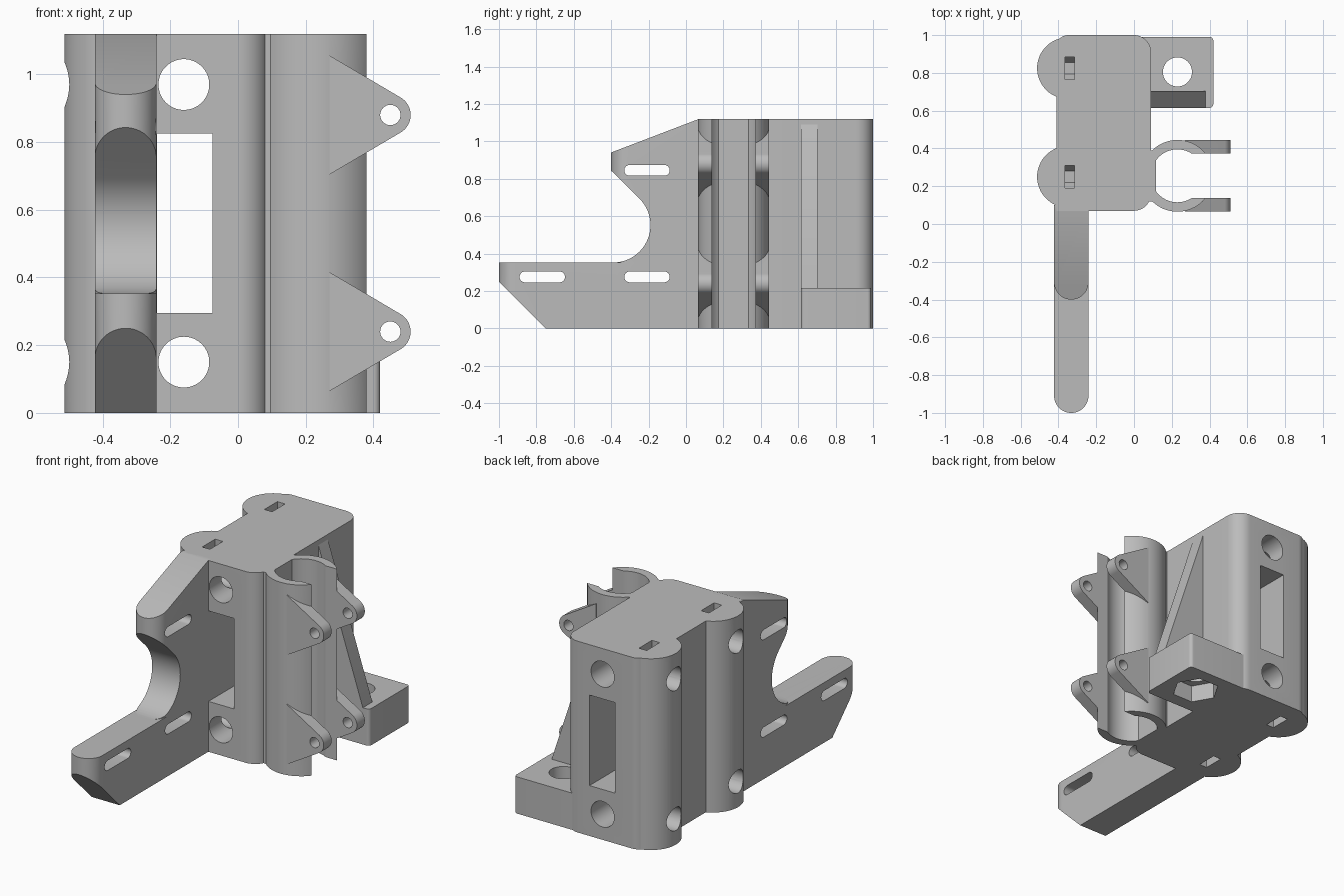
import bpy, bmesh, math
from math import pi, cos, sin

if "Cube" in bpy.data.objects:
    bpy.data.objects.remove(bpy.data.objects["Cube"], do_unlink=True)

grey = bpy.data.materials.new("plain_grey")
grey.use_nodes = True
COLOUR = (0.5, 0.5, 0.5, 1)
grey.diffuse_color = COLOUR
grey.node_tree.nodes["Principled BSDF"].inputs["Base Color"].default_value = COLOUR


def arc(cx, cy, r, a0, a1, n=24):
    """Points along an arc, angles in degrees."""
    steps = [math.radians(a0 + (a1 - a0) * i / n) for i in range(n + 1)]
    return [(cx + r * cos(a), cy + r * sin(a)) for a in steps]


def circle(cx, cy, r, n=64):
    return arc(cx, cy, r, 0, 360, n)[:-1]


def rect(x0, x1, y0, y1):
    return [(x0, y0), (x1, y0), (x1, y1), (x0, y1)]


def slot(x0, x1, y, r):
    return arc(x1 - r, y, r, -90, 90, 12) + arc(x0 + r, y, r, 90, 270, 12)


def prism(name, pts, axis, lo, hi):
    """Extrude a flat outline along one axis."""
    place = {"x": lambda p, h: (h, p[0], p[1]),
             "y": lambda p, h: (p[0], h, p[1]),
             "z": lambda p, h: (p[0], p[1], h)}[axis]
    bm = bmesh.new()
    a = [bm.verts.new(place(p, lo)) for p in pts]
    b = [bm.verts.new(place(p, hi)) for p in pts]
    bm.faces.new(a)
    bm.faces.new(b)
    for i in range(len(pts)):
        j = (i + 1) % len(pts)
        bm.faces.new((a[i], a[j], b[j], b[i]))
    bmesh.ops.recalc_face_normals(bm, faces=bm.faces)
    mesh = bpy.data.meshes.new(name)
    bm.to_mesh(mesh)
    bm.free()
    mesh.materials.append(grey)
    ob = bpy.data.objects.new(name, mesh)
    bpy.context.collection.objects.link(ob)
    return ob


def combine(target, op, *tools):
    """Apply boolean operations and discard the tools."""
    for tool in tools:
        mod = target.modifiers.new("cut", "BOOLEAN")
        mod.operation, mod.solver, mod.object = op, "EXACT", tool
        bpy.context.view_layer.objects.active = target
        bpy.ops.object.modifier_apply(modifier=mod.name)
        bpy.data.objects.remove(tool, do_unlink=True)


H = 1.12
HOLE_Z = (0.15, 0.97)
LOBE_Y = (0.25, 0.825)

# Main body: rounded block with two side lobes
outline = ([(-0.41, 0.07)] + arc(0.0, 0.16, 0.09, -90, 0, 12)
           + arc(0.0, 0.91, 0.09, 0, 90, 12) + arc(-0.35, 0.94, 0.06, 90, 180, 8))
body = prism("main_body", outline, "z", 0, H)
for y in LOBE_Y:
    combine(body, "UNION", prism("lobe", circle(-0.35, y, 0.163), "z", 0, H))

# Rod holes and window running front to back
for z in HOLE_Z:
    combine(body, "DIFFERENCE", prism("bore", circle(-0.16, z, 0.075), "y", -0.1, 1.1))
combine(body, "DIFFERENCE", prism("window", rect(-0.24, -0.075, 0.295, 0.825), "y", -0.1, 1.1))

# Screw holes through the lobes, with nut pockets from top and bottom
for y in LOBE_Y:
    for z in HOLE_Z:
        combine(body, "DIFFERENCE", prism("screw_hole", circle(y, z, 0.067, 48), "x", -0.6, -0.2))
    for edge, s in ((H, -1), (0, 1)):
        pocket = [(y - 0.06, edge - s * 0.05), (y + 0.06, edge - s * 0.05),
                  (y + 0.06, edge + s * 0.185), (y + 0.03, edge + s * 0.235),
                  (y - 0.03, edge + s * 0.235), (y - 0.06, edge + s * 0.185)]
        combine(body, "DIFFERENCE", prism("nut_pocket", pocket, "x", -0.365, -0.315))


# Forked front arm with round noses
def nose_plan(y_tip):
    return arc(-0.332, y_tip + 0.091, 0.091, 180, 360) + [(-0.241, 0.1), (-0.423, 0.1)]


arm = prism("front_arm", nose_plan(-1), "z", 0, 0.352)
upper = prism("upper_arm", nose_plan(-0.4), "z", 0, H)
saddle = ([(-0.6, 0.352)] + arc(-0.39, 0.552, 0.2, -90, 45)
          + [(-0.4, 0.843), (-0.6, 1.043)])
slope = [(-0.6, 0.864), (0.07, H), (0.07, 1.3), (-0.6, 1.3)]
for cutter in (saddle, slope):
    combine(upper, "DIFFERENCE", prism("cutter", cutter, "x", -0.6, 0))
combine(arm, "UNION", upper)
chin = [(-1.1, 0.35), (-1.1, -0.1), (-0.65, -0.1)]
combine(arm, "DIFFERENCE", prism("chin", chin, "x", -0.6, 0))
for y0, z in ((-0.89, 0.275), (-0.33, 0.275), (-0.33, 0.845)):
    combine(arm, "DIFFERENCE", prism("arm_slot", slot(y0, y0 + 0.243, z, 0.029), "x", -0.6, 0))

# Open tube clamp with pairs of pierced ears
CX, CY = 0.23, 0.255
clamp = prism("tube_clamp", circle(CX, CY, 0.19), "z", 0, H)
combine(clamp, "UNION", prism("bridge", rect(0.02, 0.116, 0.12, 0.39), "z", 0, H))
for z in (0.24, 0.88):
    ear = arc(0.45, z, 0.06, -59, 59) + [(0.27, z + 0.176), (0.27, z - 0.176)]
    combine(clamp, "UNION", prism("ear", ear, "y", CY - 0.19, CY + 0.19))
bore = [(max(x, 0.115), y) for x, y in arc(CX, CY, 0.14, -145, 145, 60)]
combine(clamp, "DIFFERENCE",
        prism("tube_bore", bore, "z", -0.1, 1.3),
        prism("mouth", rect(CX, 0.7, CY - 0.117, CY + 0.117), "z", -0.1, 1.3))
for z in (0.24, 0.88):
    combine(clamp, "DIFFERENCE", prism("ear_hole", circle(0.45, z, 0.03, 32), "y", -0.1, 0.7))

# Side foot with a vertical hole and a hexagonal nut recess below
foot_plan = ([(0.0, 0.615)] + arc(0.4, 0.635, 0.02, -90, 0, 6)
             + arc(0.4, 0.97, 0.02, 0, 90, 6) + [(0.0, 0.99)])
foot = prism("side_foot", foot_plan, "z", 0, 0.215)
combine(foot, "DIFFERENCE",
        prism("foot_hole", circle(0.23, 0.805, 0.077), "z", -0.1, 0.4),
        prism("hex_recess", circle(0.23, 0.805, 0.13, 6), "z", -0.1, 0.1))

# Triangular stiffening rib above the foot
rib = prism("stiffening_rib", [(0.03, 0.2), (0.378, 0.2), (0.378, 0.215), (0.09, 1.09), (0.03, 1.09)],
            "y", 0.615, 0.703)

# Smooth curved walls, keep hard edges crisp
bpy.ops.object.select_all(action="DESELECT")
for ob in (body, arm, clamp, foot, rib):
    ob.select_set(True)
bpy.context.view_layer.objects.active = body
bpy.ops.object.shade_smooth_by_angle(angle=math.radians(30))
